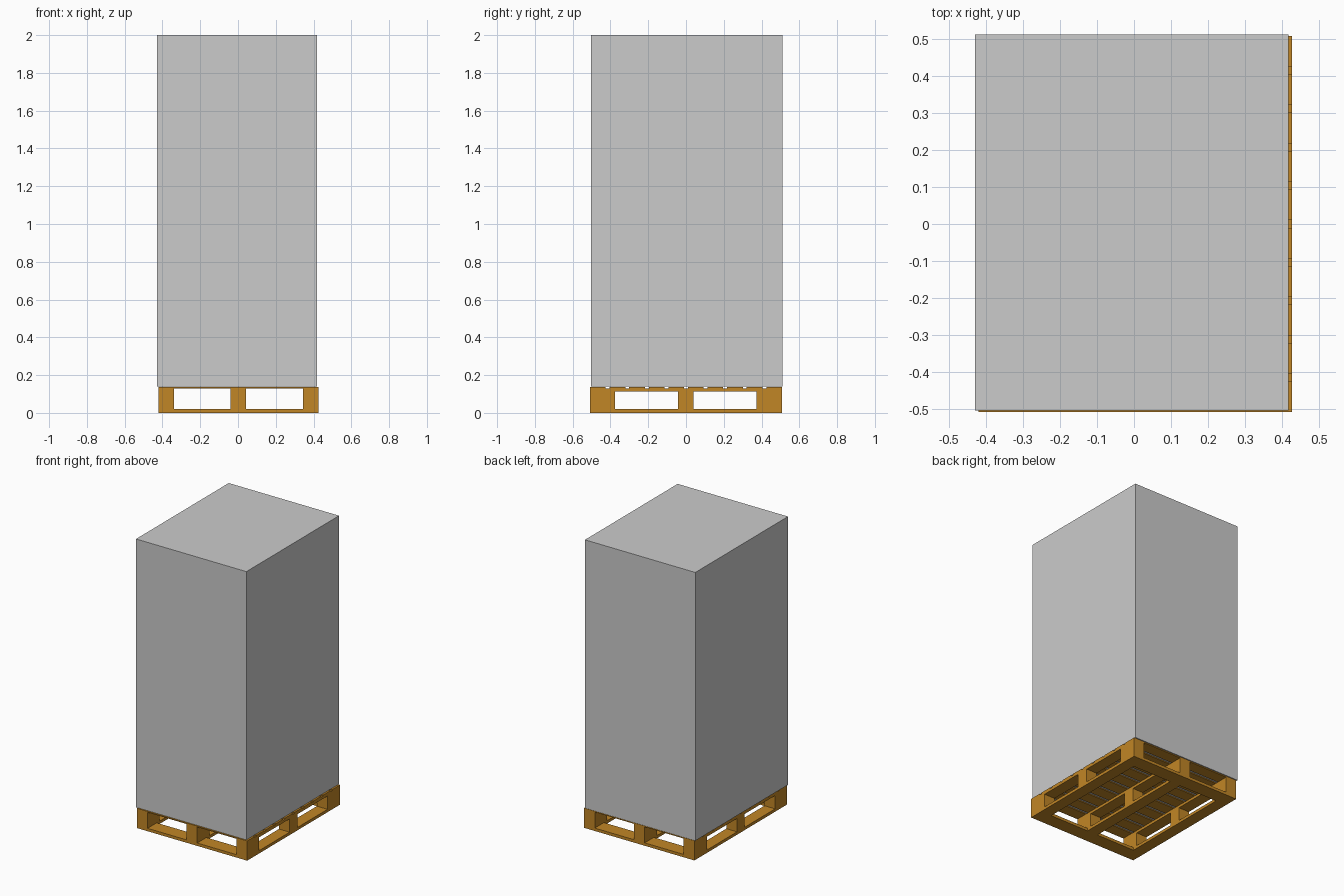
import bpy, bmesh

if "Cube" in bpy.data.objects:
    bpy.data.objects.remove(bpy.data.objects["Cube"])


def material(name, color):
    m = bpy.data.materials.new(name)
    m.diffuse_color = (*color, 1)
    m.use_nodes = True
    m.node_tree.nodes["Principled BSDF"].inputs["Base Color"].default_value = m.diffuse_color
    return m


wood = material("pallet wood", (0.535, 0.238, 0.019))
grey = material("load grey", (0.6, 0.6, 0.6))


def box(name, mat, x, y, z):
    """Box spanning the (low, high) ranges on each axis."""
    me = bpy.data.meshes.new(name)
    bm = bmesh.new()
    bmesh.ops.create_cube(bm, size=1)
    for v in bm.verts:
        for i, (lo, hi) in enumerate((x, y, z)):
            v.co[i] = lo if v.co[i] < 0 else hi
    bm.to_mesh(me)
    bm.free()
    me.materials.append(mat)
    ob = bpy.data.objects.new(name, me)
    bpy.context.collection.objects.link(ob)
    return ob


X0, X1 = -0.420, 0.426
Y0, Y1 = -0.508, 0.508
BOARD = 0.02      # bottom board top
BLOCK = 0.112     # block top, stringer underside
STRINGER = 0.13   # stringer top, deck underside
DECK = 0.137      # deck top

columns = [(X0, -0.338), (-0.039, 0.043), (0.344, X1)]
rows = [(Y0, -0.376), (-0.043, 0.041), (0.372, Y1)]

# Bottom boards, blocks and stringers
for i, x in enumerate(columns):
    box(f"bottom_runner_{i}", wood, x, (Y0, Y1), (0, BOARD))
    box(f"stringer_{i}", wood, x, (Y0, Y1), (BLOCK, STRINGER))
    for j, y in enumerate(rows):
        box(f"block_{i}_{j}", wood, x, y, (BOARD, BLOCK))

# End cross boards joining the runners underneath
for side, y in (("front", (Y0, Y0 + 0.1)), ("back", (Y1 - 0.1, Y1))):
    for i in range(2):
        box(f"bottom_{side}_board_{i}", wood,
            (columns[i][1], columns[i + 1][0]), y, (0, BOARD))

# Ten deck slats with narrow gaps
width, count = 0.083, 10
pitch = (Y1 - Y0 - width) / (count - 1)
for i in range(count):
    y = Y0 + i * pitch
    box(f"deck_slat_{i}", wood, (X0, X1), (y, y + width), (STRINGER, DECK))

# Tall load on the pallet, slightly off centre
box("load", grey, (-0.429, 0.417), (-0.504, 0.511), (0.14, 2.0))
